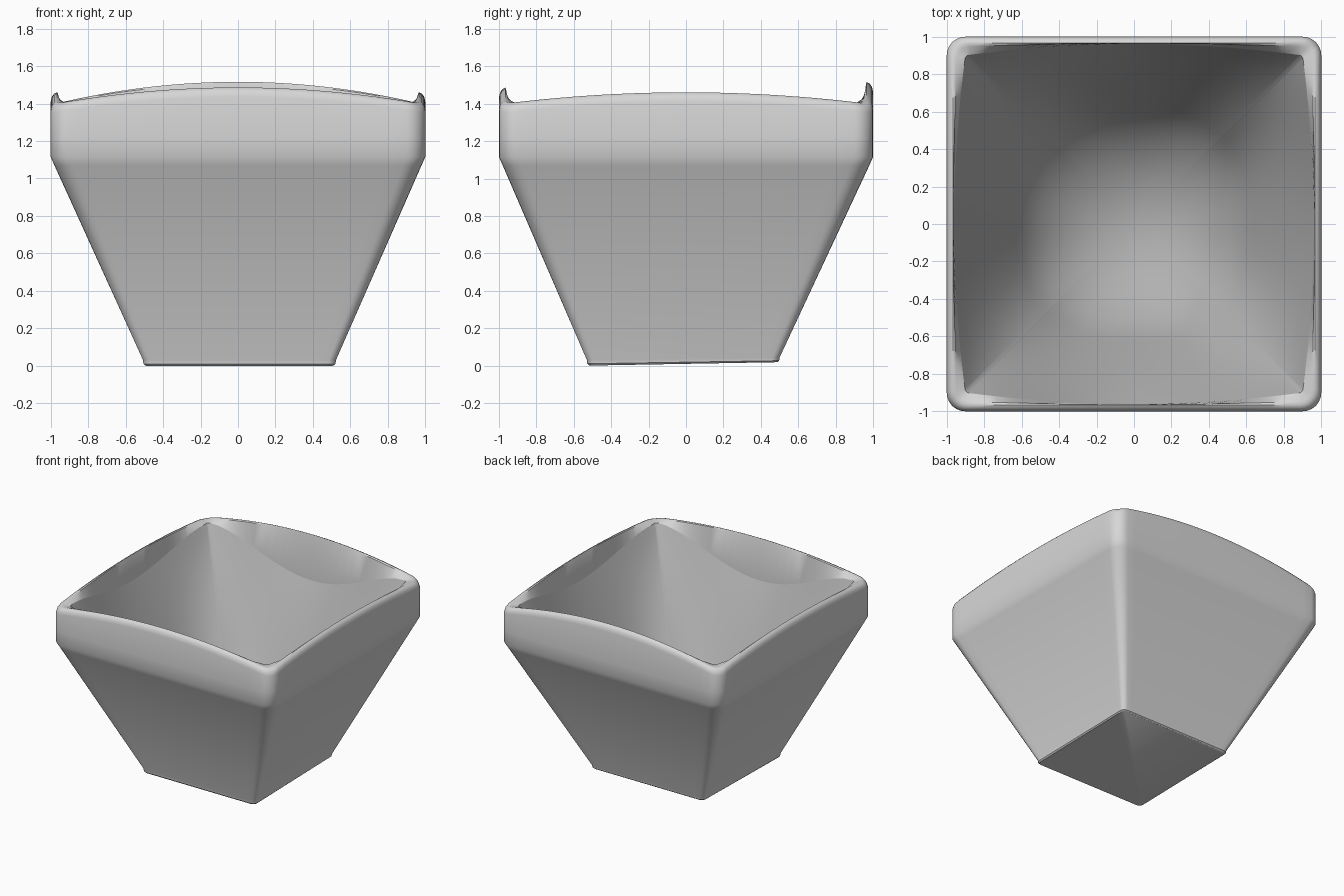
import bpy, bmesh, math
from mathutils import Vector

cube = bpy.data.objects.get("Cube")
if cube:
    bpy.data.objects.remove(cube)


def material(name, value):
    m = bpy.data.materials.new(name)
    m.use_nodes = True
    colour = (value, value, value, 1)
    m.diffuse_color = colour
    m.node_tree.nodes["Principled BSDF"].inputs["Base Color"].default_value = colour
    return m


SIDE_STEPS, CORNER_STEPS = 24, 6


def ring(h, r, z, arch=0, dip=0, bulge=0, tilt=0, shift=(0, 0)):
    """Rounded square loop whose sides can arch up, dip down or bulge out."""
    pts = []
    for q in range(4):
        turn = q * math.pi / 2
        c, s = math.cos(turn), math.sin(turn)
        side = [(h, -(h - r) + 2 * (h - r) * i / SIDE_STEPS) for i in range(SIDE_STEPS)]
        corner = []
        for i in range(CORNER_STEPS):
            a = math.pi / 2 * i / CORNER_STEPS
            corner.append((h - r + r * math.cos(a), h - r + r * math.sin(a)))
        for x, y in side + corner:
            px, py = x * c - y * s, x * s + y * c
            along_x = abs(py) > abs(px)
            u = (px if along_x else py) / h
            k = 1 - u * u
            if along_x:  # front and back
                rise = 0.115 if py > 0 else 0.085
                drop = 0.26
                py += math.copysign(bulge * k, py)
            else:        # left and right
                rise, drop = 0.06, 0.15
                px += math.copysign(bulge * k, px)
            lift = arch * rise * k - dip * drop * k * k
            pts.append(Vector((px + shift[0], py + shift[1], z + lift + tilt * (py + h))))
    return pts


def loft(name, rings, mat, cap_first=False, tip=None):
    bm = bmesh.new()
    loops = [[bm.verts.new(p) for p in pts] for pts in rings]
    n = len(loops[0])
    for a, b in zip(loops, loops[1:]):
        for i in range(n):
            j = (i + 1) % n
            bm.faces.new((a[i], a[j], b[j], b[i]))
    if cap_first:
        bm.faces.new(loops[0][::-1])
    if tip:
        v = bm.verts.new(tip)
        for i in range(n):
            bm.faces.new((loops[-1][i], loops[-1][(i + 1) % n], v))
    mesh = bpy.data.meshes.new(name)
    bm.to_mesh(mesh)
    bm.free()
    mesh.materials.append(mat)
    ob = bpy.data.objects.new(name, mesh)
    bpy.context.collection.objects.link(ob)
    bpy.ops.object.select_all(action='DESELECT')
    ob.select_set(True)
    bpy.context.view_layer.objects.active = ob
    bpy.ops.object.shade_smooth_by_angle(angle=math.radians(35))


light_grey = material("light grey", 0.68)
mid_grey = material("mid grey", 0.44)

# Flared outer wall, upright band, arched rounded rim and inner lip
FOOT = (0.008, -0.015)
bowl_edge = ring(0.9, 0.02, 1.40, dip=1, bulge=0.06)
loft("pot_body", [
    ring(0.503, 0.035, 0, tilt=0.018, shift=FOOT),
    ring(0.513, 0.04, 0.01, tilt=0.016, shift=FOOT),
    ring(0.515, 0.04, 0.03, tilt=0.012, shift=FOOT),
    ring(0.98, 0.098, 1.07),
    ring(1.0, 0.1, 1.115),
    ring(1.0, 0.1, 1.22),
    ring(1.0, 0.1, 1.35, arch=1),
    ring(0.994, 0.1, 1.376, arch=1),
    ring(0.982, 0.095, 1.393, arch=1),
    ring(0.966, 0.085, 1.401, arch=1),
    ring(0.946, 0.065, 1.402, arch=0.9, bulge=0.017),
    bowl_edge,
], light_grey, cap_first=True)

# Hollow: a round cup bottom with steep walls that square off towards the lip
BOTTOM, RADIUS, TURN, STEPS = 0.23, 0.7, 0.608, 32


def cup(x, y):
    m = max(abs(x), abs(y))
    p = 2 + 2 * m * m
    r = (abs(x) ** p + abs(y) ** p) ** (1 / p)
    a = min(r, TURN)
    root = math.sqrt(RADIUS ** 2 - a * a)
    return BOTTOM + RADIUS - root + (r - a) * a / root


bowl = []
for k in range(STEPS):
    t = 1 - k / STEPS
    loop = []
    for e in bowl_edge:
        z = cup(e.x * t, e.y * t) + (e.z - cup(e.x, e.y)) * t ** 5
        loop.append(Vector((e.x * t, e.y * t, z)))
    bowl.append(loop)
loft("bowl_lining", bowl, mid_grey, tip=(0, 0, BOTTOM))
